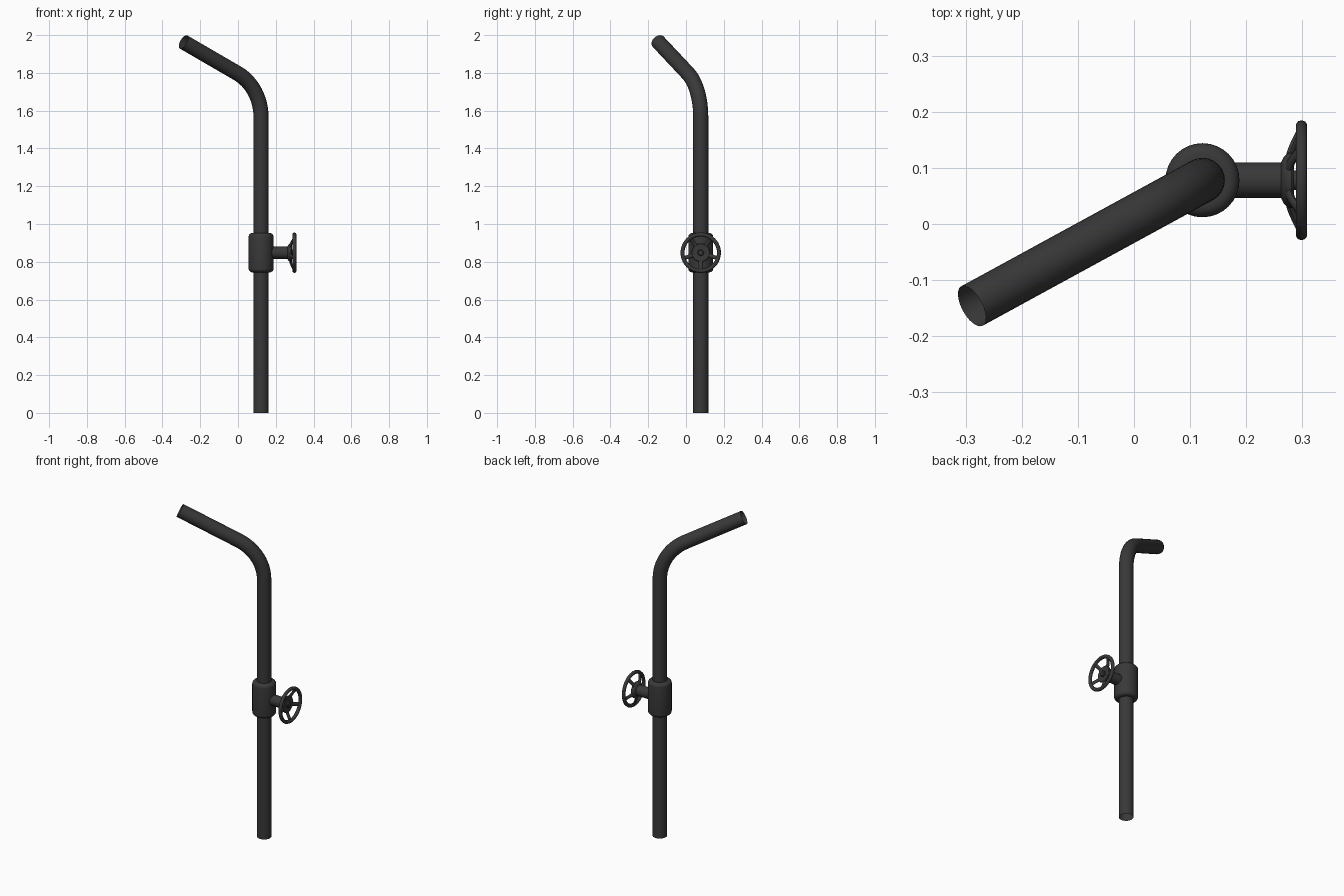
import bpy, bmesh, math
from mathutils import Vector, Matrix

cube = bpy.data.objects.get("Cube")
if cube:
    bpy.data.objects.remove(cube, do_unlink=True)

mat = bpy.data.materials.new("dark iron")
mat.use_nodes = True
COLOUR = (0.04, 0.04, 0.04, 1)
mat.diffuse_color = COLOUR
mat.node_tree.nodes["Principled BSDF"].inputs["Base Color"].default_value = COLOUR

AXIS = Vector((0.122, 0.078, 0))
WHEEL_Z = 0.848
SPOKES = 5


def finish(name, bm, angle=40):
    bmesh.ops.recalc_face_normals(bm, faces=bm.faces)
    mesh = bpy.data.meshes.new(name)
    bm.to_mesh(mesh)
    bm.free()
    obj = bpy.data.objects.new(name, mesh)
    bpy.context.collection.objects.link(obj)
    mesh.materials.append(mat)
    bpy.ops.object.select_all(action='DESELECT')
    obj.select_set(True)
    bpy.context.view_layer.objects.active = obj
    bpy.ops.object.shade_smooth_by_angle(angle=math.radians(angle))
    return obj


def skin(bm, rings, closed=False):
    """Bridge a list of equal vertex rings with quads."""
    n = len(rings[0])
    pairs = list(zip(rings, rings[1:]))
    if closed:
        pairs.append((rings[-1], rings[0]))
    for a, b in pairs:
        for i in range(n):
            j = (i + 1) % n
            bm.faces.new((a[i], a[j], b[j], b[i]))


def lathe(name, profile, matrix, sides=32, closed=False):
    """Turn (radius, height) points about z, then place the result."""
    bm = bmesh.new()
    rings = []
    for r, h in profile:
        rings.append([bm.verts.new((r * math.cos(t), r * math.sin(t), h))
                      for t in (math.tau * i / sides for i in range(sides))])
    skin(bm, rings, closed)
    if not closed:
        bm.faces.new(rings[0])
        bm.faces.new(rings[-1])
    bm.transform(matrix)
    return finish(name, bm)


# Bent open pipe: straight rise, arc, then a straight sloping arm
R, BEND, START, ARM, RADIUS = 0.26, math.radians(63), 1.566, 0.366, 0.04
heading = Vector((-0.878, -0.479, 0)).normalized()
side = Vector((0, 0, 1)).cross(heading)
path = [(0, 0, 0)]
for k in range(13):
    a = BEND * k / 12
    path.append((R * (1 - math.cos(a)), START + R * math.sin(a), a))
s, z, a = path[-1]
path.append((s + ARM * math.sin(a), z + ARM * math.cos(a), a))
bm = bmesh.new()
rings = []
for s, z, a in path:
    centre = AXIS + heading * s + Vector((0, 0, z))
    across = heading * math.cos(a) - Vector((0, 0, math.sin(a)))
    rings.append([bm.verts.new(centre + RADIUS * (across * math.cos(t) + side * math.sin(t)))
                  for t in (math.tau * i / 24 for i in range(24))])
skin(bm, rings)
finish("pipe", bm)

# Valve collar with rounded ends
HALF, CR, ROUND = 0.104, 0.066, 0.02
corner = [(CR - ROUND + ROUND * math.sin(t), HALF - ROUND + ROUND * math.cos(t))
          for t in (math.pi / 2 * i / 5 for i in range(6))]
collar = corner + [(r, -h) for r, h in reversed(corner)]
lathe("valve_collar", collar, Matrix.Translation(AXIS + Vector((0, 0, WHEEL_Z))))

# Local z of the handle parts points along +x, local x points down
handle = Matrix.Translation((0, AXIS.y, WHEEL_Z)) @ Matrix.Rotation(math.pi / 2, 4, 'Y')
lathe("valve_stem", [(0.032, 0.15), (0.032, 0.272)], handle, 24)
lathe("wheel_hub", [(0.032, 0.262), (0.042, 0.267), (0.048, 0.274), (0.05, 0.281),
                    (0.046, 0.285), (0.018, 0.283)], handle)
lathe("hub_nut", [(0.017, 0.28), (0.017, 0.291), (0.013, 0.295)], handle, 16)

# Hand wheel rim
rim = [(0.0965 + 0.0105 * math.cos(t), 0.2985 + 0.0105 * math.sin(t))
       for t in (math.tau * i / 10 for i in range(10))]
lathe("wheel_rim", rim, handle, 40, closed=True)

# Spokes curving from the hub out to the rim
for n in range(SPOKES):
    bm = bmesh.new()
    rings = []
    for r, h, w in ((0.04, 0.276, 0.015), (0.058, 0.281, 0.011),
                    (0.075, 0.288, 0.01), (0.095, 0.298, 0.013)):
        rings.append([bm.verts.new((r, w * math.cos(t), h + 0.007 * math.sin(t)))
                      for t in (math.tau * i / 10 for i in range(10))])
    skin(bm, rings)
    bm.faces.new(rings[0])
    bm.faces.new(rings[-1])
    bm.transform(handle @ Matrix.Rotation(math.tau * n / SPOKES, 4, 'Z'))
    finish(f"wheel_spoke_{n + 1}", bm)
